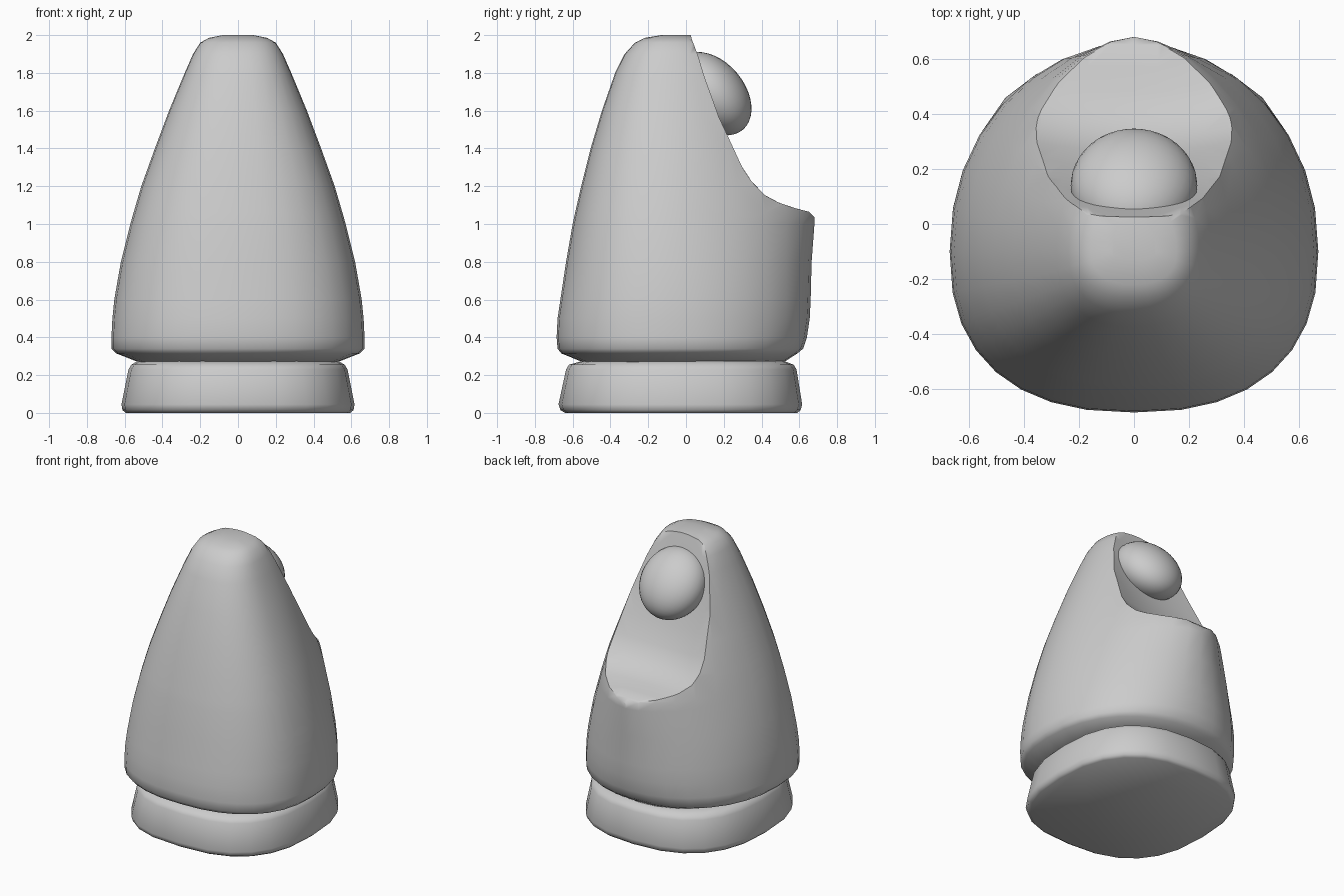
import bpy, bmesh, math
from mathutils import Matrix

if "Cube" in bpy.data.objects:
    bpy.data.objects.remove(bpy.data.objects["Cube"])

grey = bpy.data.materials.new("plain grey")
grey.diffuse_color = (0.6, 0.6, 0.6, 1)
grey.use_nodes = True
grey.node_tree.nodes["Principled BSDF"].inputs["Base Color"].default_value = grey.diffuse_color


def make(name, bm):
    bmesh.ops.recalc_face_normals(bm, faces=bm.faces)
    me = bpy.data.meshes.new(name)
    bm.to_mesh(me)
    bm.free()
    ob = bpy.data.objects.new(name, me)
    bpy.context.collection.objects.link(ob)
    me.materials.append(grey)
    return ob


def loft(name, loops):
    """Skin closed loops of equal length and cap both ends."""
    bm = bmesh.new()
    rows = [[bm.verts.new(p) for p in loop] for loop in loops]
    n = len(rows[0])
    for a, b in zip(rows, rows[1:]):
        for i in range(n):
            j = (i + 1) % n
            bm.faces.new((a[i], a[j], b[j], b[i]))
    bm.faces.new(rows[0])
    bm.faces.new(rows[-1])
    return make(name, bm)


def ring(z, w, front, back, n_back, yc=-0.1, sides=32, n_front=2.4):
    """Superellipse cross-section with its own squareness front and back."""
    pts = []
    for i in range(sides):
        a = 2 * math.pi * i / sides
        c, s = math.cos(a), math.sin(a)
        e = 2 / (n_front if s < 0 else n_back)
        x = w * math.copysign(abs(c) ** e, c)
        y = abs(s) ** e * (back - yc if s > 0 else yc - front)
        pts.append((x, yc + math.copysign(y, s), z))
    return pts


def smooth(ob, angle):
    bpy.ops.object.select_all(action='DESELECT')
    ob.select_set(True)
    bpy.context.view_layer.objects.active = ob
    bpy.ops.object.shade_smooth_by_angle(angle=math.radians(angle))


# tapered body: z, half width, front y, back y, back squareness
body = loft("body", [ring(*r) for r in (
    (0.27, 0.53, -0.55, 0.52, 2.2), (0.315, 0.645, -0.66, 0.59, 2.2),
    (0.34, 0.67, -0.68, 0.62, 2.15), (0.40, 0.67, -0.685, 0.64, 2.1),
    (0.50, 0.665, -0.68, 0.655, 2.05), (0.60, 0.655, -0.665, 0.66, 2.0),
    (0.80, 0.62, -0.635, 0.665, 1.9), (1.00, 0.57, -0.60, 0.68, 1.75),
    (1.06, 0.553, -0.587, 0.68, 1.72), (1.20, 0.512, -0.555, 0.62, 1.75),
    (1.40, 0.44, -0.505, 0.51, 1.8), (1.60, 0.365, -0.445, 0.40, 1.9),
    (1.80, 0.282, -0.375, 0.28, 2.1), (1.90, 0.238, -0.325, 0.19, 2.2),
    (1.96, 0.20, -0.27, 0.12, 2.3), (1.985, 0.155, -0.22, 0.08, 2.3),
    (2.0, 0.08, -0.13, 0.02, 2.3))])

# scooped recess in the back: y, z, scoop depth
profile = [(0.0, 2.1, 0), (0.03, 1.98, 0), (0.07, 1.90, 0.01), (0.11, 1.80, 0.025),
           (0.15, 1.70, 0.035), (0.19, 1.58, 0.04), (0.25, 1.45, 0.045),
           (0.31, 1.31, 0.045), (0.36, 1.23, 0.04), (0.43, 1.16, 0.035),
           (0.50, 1.12, 0.02), (0.58, 1.09, 0.01), (0.65, 1.065, 0),
           (0.685, 1.03, 0), (0.75, 0.98, 0), (1.5, 0.98, 0), (1.5, 2.1, 0)]
sections = []
for k in range(-10, 11):
    x = k * 0.085
    f = max(0, 1 - (x / 0.42) ** 2)
    sections.append([(x, y - d * f, z - 0.6 * d * f) for y, z, d in profile])
cutter = loft("recess_cutter", sections)
cutter.hide_render = True
cutter.hide_set(True)
mod = body.modifiers.new("recess", 'BOOLEAN')
mod.object = cutter
mod.operation = 'DIFFERENCE'
mod.solver = 'EXACT'
bpy.context.view_layer.objects.active = body
bpy.ops.object.modifier_apply(modifier=mod.name)
bpy.data.objects.remove(cutter)
smooth(body, 55)

# squarish base plinth below the groove
base = loft("base", [ring(z, w, f, b, 2.5, -0.03, 24, 2.6) for z, w, f, b in (
    (0.0, 0.595, -0.64, 0.59), (0.015, 0.612, -0.665, 0.607),
    (0.045, 0.617, -0.675, 0.615), (0.23, 0.58, -0.635, 0.585),
    (0.255, 0.565, -0.62, 0.57), (0.275, 0.53, -0.55, 0.52))])
smooth(base, 50)

# egg-shaped knob set in the recess
bm = bmesh.new()
bmesh.ops.create_uvsphere(bm, u_segments=32, v_segments=20, radius=1)
bm.transform(Matrix.Translation((0, 0.14, 1.69)) @ Matrix.Rotation(math.radians(40), 4, 'X')
             @ Matrix.Diagonal((0.23, 0.17, 0.25, 1)))
smooth(make("knob", bm), 60)
